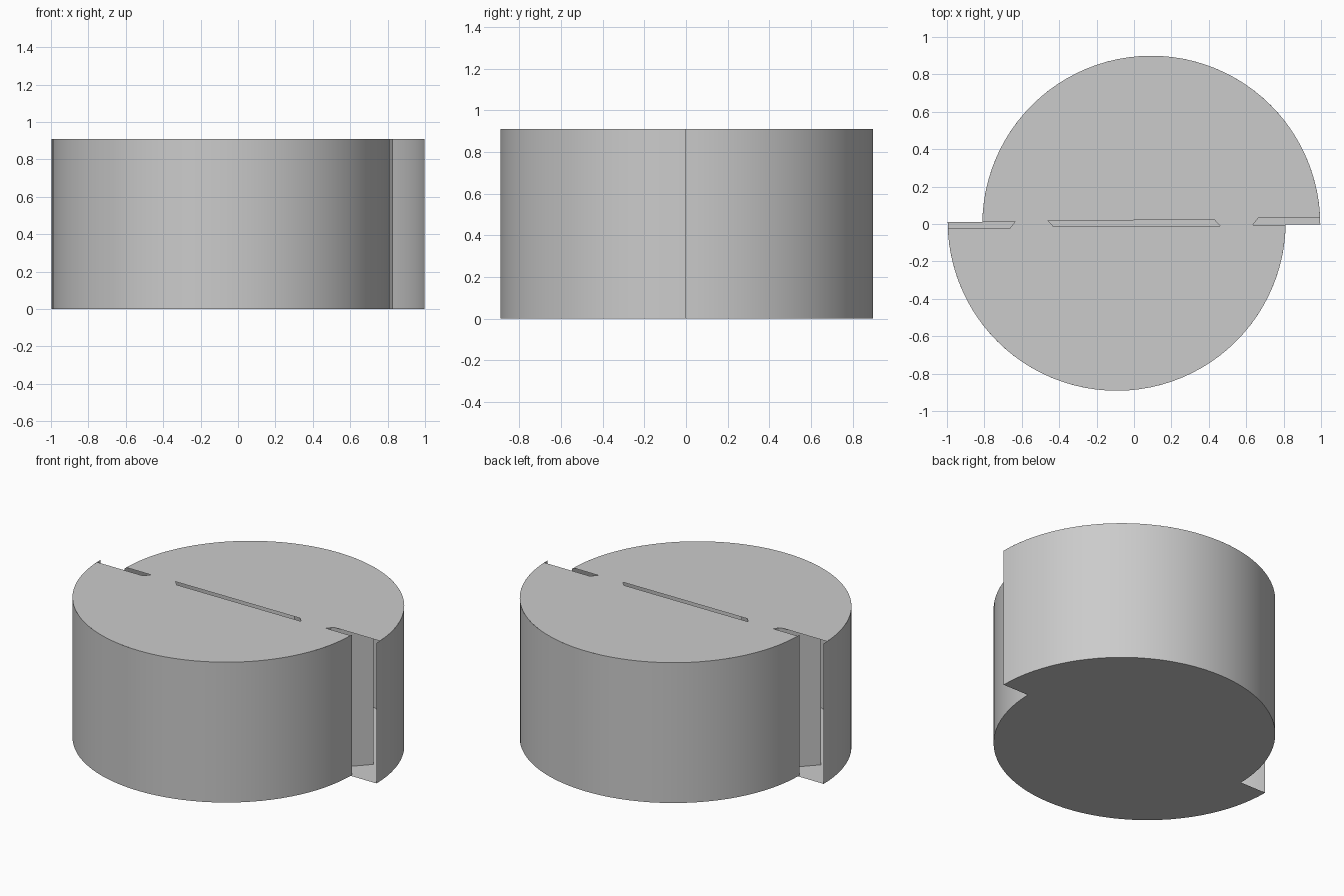
import bpy, bmesh, math

if "Cube" in bpy.data.objects:
    bpy.data.objects.remove(bpy.data.objects["Cube"])

H = 0.91          # height
CX, R = 0.0925, 0.9035   # half-drum centre offset and radius
Y0 = -0.008       # y of each half-drum's cut line (before turning)
SEG = 48


def both(pts):
    """The point list and its copy turned half a revolution."""
    return [pts, [(-x, -y) for x, y in pts]]


def finish(name, bm):
    bmesh.ops.remove_doubles(bm, verts=bm.verts, dist=1e-5)
    mesh = bpy.data.meshes.new(name)
    bm.to_mesh(mesh)
    bm.free()
    ob = bpy.data.objects.new(name, mesh)
    bpy.context.collection.objects.link(ob)
    ob.location.y = 0.004
    bpy.ops.object.select_all(action='DESELECT')
    ob.select_set(True)
    bpy.context.view_layer.objects.active = ob
    bpy.ops.object.shade_smooth_by_angle(angle=math.radians(30))
    return ob


def sheets(name, paths):
    """Upright thin sheets swept along plan paths."""
    bm = bmesh.new()
    for path in paths:
        lo = [bm.verts.new((x, y, 0)) for x, y in path]
        hi = [bm.verts.new((x, y, H)) for x, y in path]
        for i in range(len(path) - 1):
            bm.faces.new((lo[i], lo[i + 1], hi[i + 1], hi[i]))
    return finish(name, bm)


def plates(name, outlines, z, up):
    """Flat plates from plan outlines."""
    bm = bmesh.new()
    for outline in outlines:
        f = bm.faces.new([bm.verts.new((x, y, z)) for x, y in outline])
        f.normal_update()
        if (f.normal.z > 0) != up:
            f.normal_flip()
    return finish(name, bm)


def arc(y_start, y_end):
    """Half-drum arc from its right end to its left end."""
    a0 = math.asin((y_start - Y0) / R)
    a1 = math.pi - math.asin((y_end - Y0) / R)
    return [(CX + R * math.cos(a0 + (a1 - a0) * i / SEG),
             Y0 + R * math.sin(a0 + (a1 - a0) * i / SEG)) for i in range(SEG + 1)]


# Curved outer walls, two offset half drums
sheets("drum_walls", both(arc(Y0, Y0)))

# Closed floor
plates("floor", both(arc(Y0, Y0)), 0, False)

# Lid halves, joined by two bridges with narrow slots between them
lid = arc(0.028, 0.01) + [(-0.635, 0.009), (-0.46, 0.014), (0.43, 0.018),
                         (0.46, -0.014), (0.635, -0.009), (0.665, 0.028)]
plates("lid", both(lid), H, True)

# Slanted inner baffles flaring out from each bridge
sheets("baffles", both([(0.635, -0.009), (0.83, 0.2)])
       + both([(0.46, -0.014), (0.26, 0.2)]))
